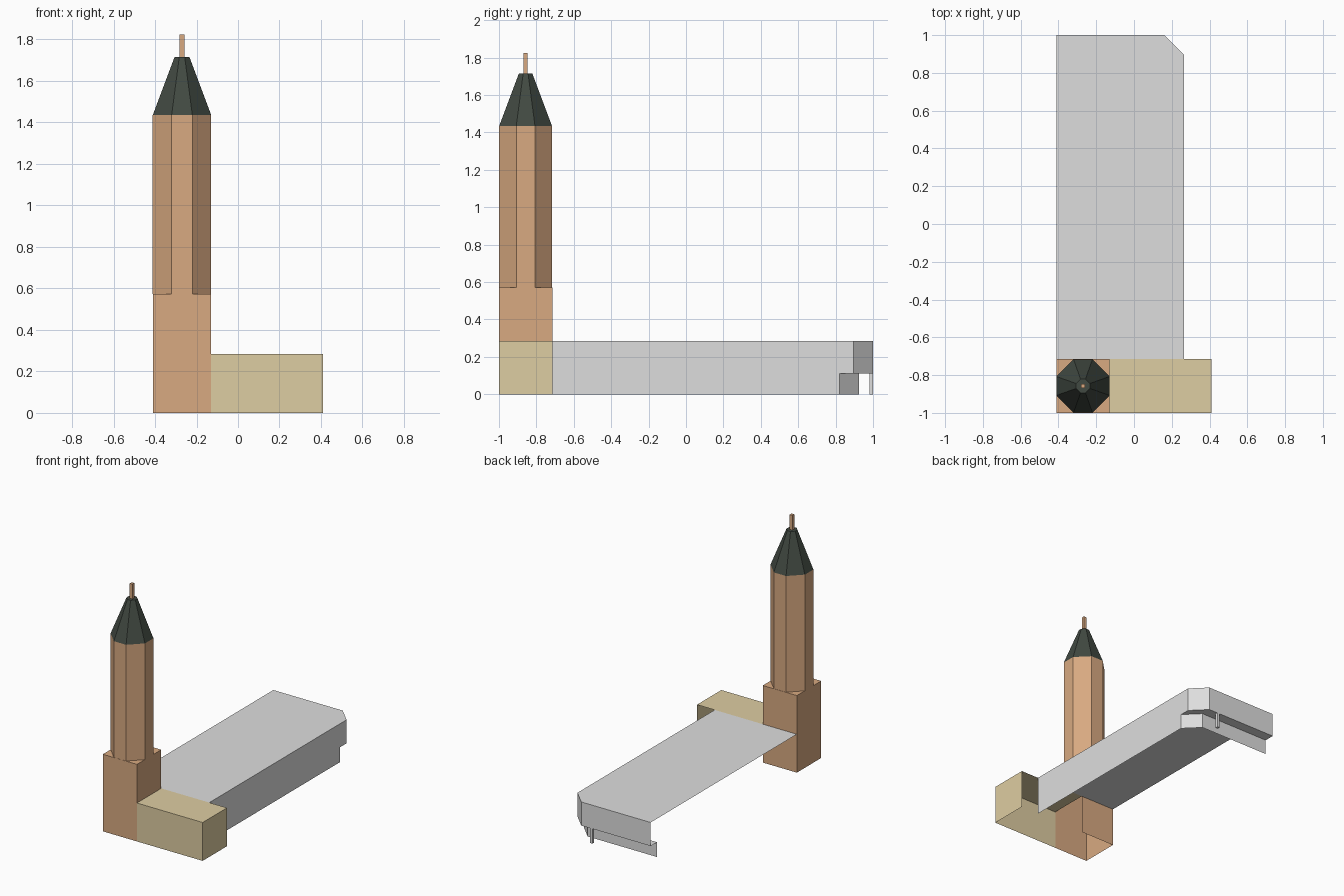
import bpy
import bmesh

cube = bpy.data.objects.get("Cube")
if cube:
    bpy.data.objects.remove(cube, do_unlink=True)


def material(name, rgb):
    m = bpy.data.materials.new(name)
    m.use_nodes = True
    m.diffuse_color = (*rgb, 1)
    m.node_tree.nodes["Principled BSDF"].inputs["Base Color"].default_value = (*rgb, 1)
    return m


TAN = material("warm tan", (0.69, 0.40, 0.22))
SAND = material("pale sand", (0.73, 0.61, 0.36))
GREY = material("light grey", (0.73, 0.73, 0.73))
SLATE = material("dark slate", (0.053, 0.067, 0.054))


class Part:
    """A shell assembled from upright walls and flat caps."""

    def __init__(self):
        self.bm = bmesh.new()

    def face(self, points):
        self.bm.faces.new([self.bm.verts.new(p) for p in points])

    def walls(self, path, z0, z1, closed=False, top=None):
        top = top or path
        count = len(path) if closed else len(path) - 1
        for i in range(count):
            j = (i + 1) % len(path)
            self.face([(*path[i], z0), (*path[j], z0), (*top[j], z1), (*top[i], z1)])

    def cap(self, outline, z, down=False):
        pts = [(*p, z) for p in outline]
        self.face(pts[::-1] if down else pts)

    def finish(self, name, mat):
        bmesh.ops.remove_doubles(self.bm, verts=self.bm.verts, dist=0.0001)
        mesh = bpy.data.meshes.new(name)
        self.bm.to_mesh(mesh)
        self.bm.free()
        mesh.materials.append(mat)
        bpy.context.collection.objects.link(bpy.data.objects.new(name, mesh))


def rect(x0, x1, y0, y1):
    return [(x0, y0), (x1, y0), (x1, y1), (x0, y1)]


def octagon(cx, cy, half, edge):
    ring = [(half, -edge), (half, edge), (edge, half), (-edge, half),
            (-half, edge), (-half, -edge), (-edge, -half), (edge, -half)]
    return [(cx + x, cy + y) for x, y in ring]


# Shared layout lines
WEST, EAST, FRONT, BACK = -0.41, 0.41, -1.0, 1.0
TOWER_X, HALL_X, MID_Y = -0.13, 0.265, -0.715
LOW, BASE_TOP = 0.285, 0.572
SHAFT_TOP, ROOF_TOP, TIP = 1.435, 1.715, 1.825
CX, CY = (WEST + TOWER_X) / 2, (FRONT + MID_Y) / 2

# Square tower base, open underneath and towards the entrance block
base = Part()
square = rect(WEST, TOWER_X, FRONT, MID_Y)
base.walls(square[2:] + square[:2], 0, LOW)
base.walls(square, LOW, BASE_TOP, closed=True)
base.cap(square, BASE_TOP)
base.finish("tower_base", TAN)

# Octagonal shaft
shaft_ring = octagon(CX, CY, 0.141, 0.05)
shaft = Part()
shaft.walls(shaft_ring, BASE_TOP, SHAFT_TOP, closed=True)
shaft.finish("tower_shaft", TAN)

# Tapered roof
top_ring = octagon(CX, CY, 0.036, 0.013)
spire = Part()
spire.walls(shaft_ring, SHAFT_TOP, ROOF_TOP, closed=True, top=top_ring)
spire.cap(top_ring, ROOF_TOP)
spire.finish("tower_roof", SLATE)


def post(name, x, y, half, z0, z1, mat):
    p = Part()
    outline = rect(x - half, x + half, y - half, y + half)
    p.walls(outline, z0, z1, closed=True)
    p.cap(outline, z1)
    p.cap(outline, z0, down=True)
    p.finish(name, mat)


# Mast on the roof
post("mast", CX, CY, 0.011, ROOF_TOP, TIP, TAN)

# Entrance block, open underneath and at the back
block = Part()
outline = rect(TOWER_X, EAST, FRONT, MID_Y)
block.walls(outline[:3], 0, LOW)
block.cap(outline, LOW)
block.finish("entrance_block", SAND)

# Long hall: upper storey overhangs a set-back lower storey
CUT, SILL, SETBACK = 0.105, 0.11, 0.075


def hall_path(end):
    return [(HALL_X, MID_Y), (HALL_X, end - CUT), (HALL_X - CUT, end), (WEST, end)]


upper, lower = hall_path(BACK), hall_path(BACK - SETBACK)
hall = Part()
hall.walls(upper, SILL, LOW)
hall.walls(lower, 0, SILL)
hall.cap(upper + [(WEST, MID_Y)], LOW)
hall.cap(lower[:0:-1] + upper[1:], SILL, down=True)
hall.finish("hall", GREY)

# Pillar under the overhang
post("overhang_pillar", 0.078, BACK - 0.01, 0.01, 0, SILL, GREY)
